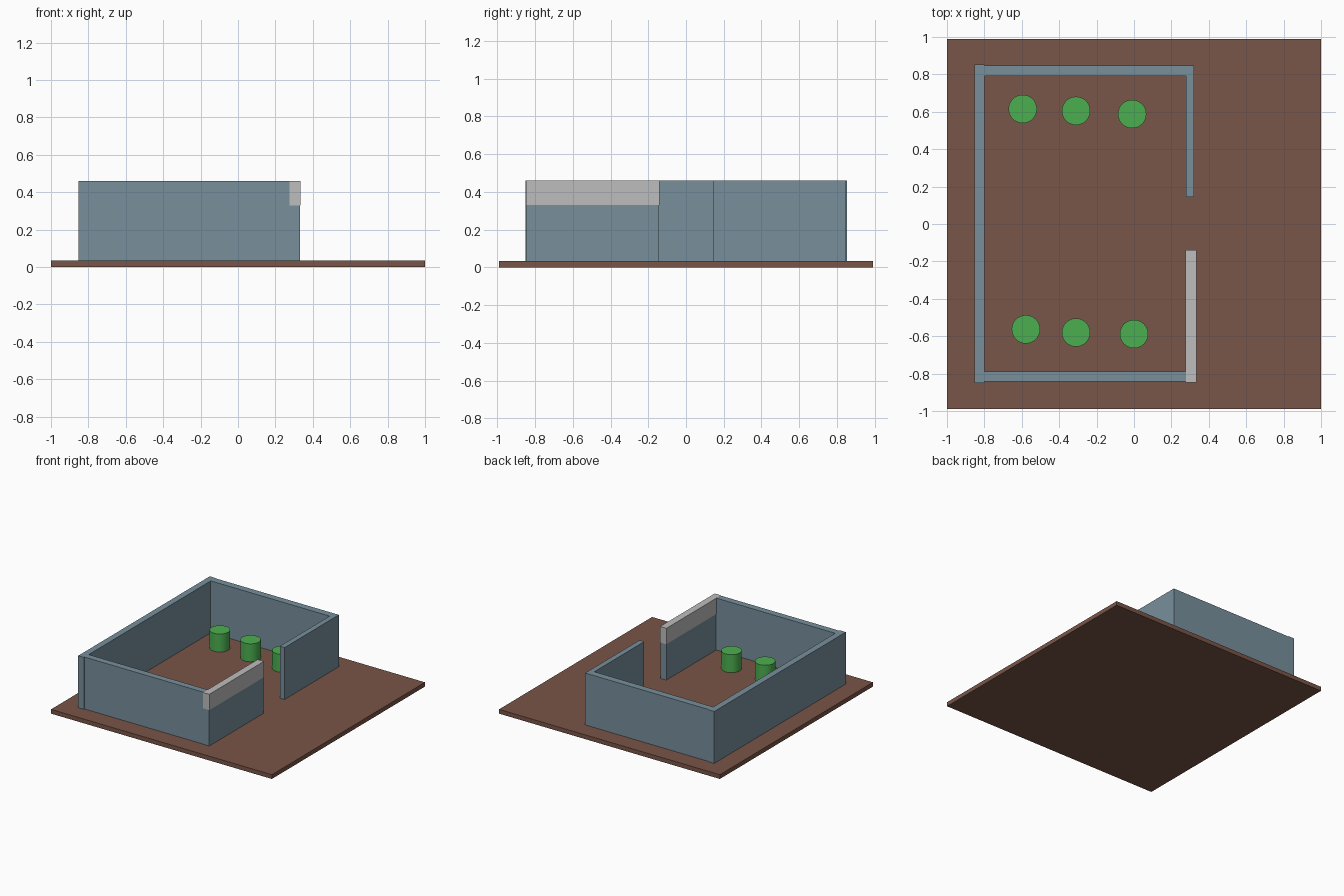
import bpy

old = bpy.data.objects.get("Cube")
if old:
    bpy.data.objects.remove(old, do_unlink=True)


def material(name, hex_code):
    # convert a display colour to linear values
    srgb = [int(hex_code[i:i + 2], 16) / 255 for i in (0, 2, 4)]
    colour = [c / 12.92 if c < 0.04 else ((c + 0.055) / 1.055) ** 2.4 for c in srgb] + [1]
    mat = bpy.data.materials.new(name)
    mat.use_nodes = True
    mat.diffuse_color = colour
    mat.node_tree.nodes["Principled BSDF"].inputs["Base Color"].default_value = colour
    return mat


BROWN = material("earth brown", "795548")
BLUE = material("slate blue", "78909C")
GREY = material("pale grey", "BDBDBD")
GREEN = material("leaf green", "4CAF50")


def box(name, x, y, z, mat):
    spans = (x, y, z)
    bpy.ops.mesh.primitive_cube_add(size=1, location=[(a + b) / 2 for a, b in spans])
    ob = bpy.context.object
    ob.name = name
    ob.scale = [b - a for a, b in spans]
    bpy.ops.object.transform_apply(location=False, rotation=False, scale=True)
    ob.data.materials.append(mat)
    return ob


FLOOR, SILL, TOP = 0.035, 0.33, 0.46

# ground slab
box("ground_slab", (-1, 1), (-0.99, 0.99), (0, FLOOR), BROWN)

# enclosure walls, with a doorway on the +x side
full = (FLOOR, TOP)
box("long_wall", (-0.852, -0.8), (-0.85, 0.852), full, BLUE)
box("back_wall", (-0.8, 0.32), (0.79, 0.847), full, BLUE)
box("front_wall", (-0.8, 0.278), (-0.842, -0.788), full, BLUE)
box("door_wall_back", (0.277, 0.32), (0.145, 0.79), full, BLUE)
box("door_wall_front", (0.278, 0.331), (-0.845, -0.142), (FLOOR, SILL), BLUE)
box("door_wall_cap", (0.276, 0.333), (-0.847, -0.14), (SILL, TOP), GREY)

# two rows of round bushes
RADIUS, HEIGHT = 0.076, 0.147
rows = {
    "back": [(-0.595, 0.615), (-0.31, 0.605), (-0.01, 0.588)],
    "front": [(-0.578, -0.563), (-0.31, -0.58), (0, -0.588)],
}
for row, spots in rows.items():
    for i, (x, y) in enumerate(spots, 1):
        bpy.ops.mesh.primitive_cylinder_add(
            vertices=32, radius=RADIUS, depth=HEIGHT, location=(x, y, FLOOR + HEIGHT / 2))
        bush = bpy.context.object
        bush.name = f"bush_{row}_{i}"
        bush.data.materials.append(GREEN)
        bpy.ops.object.shade_smooth_by_angle()
